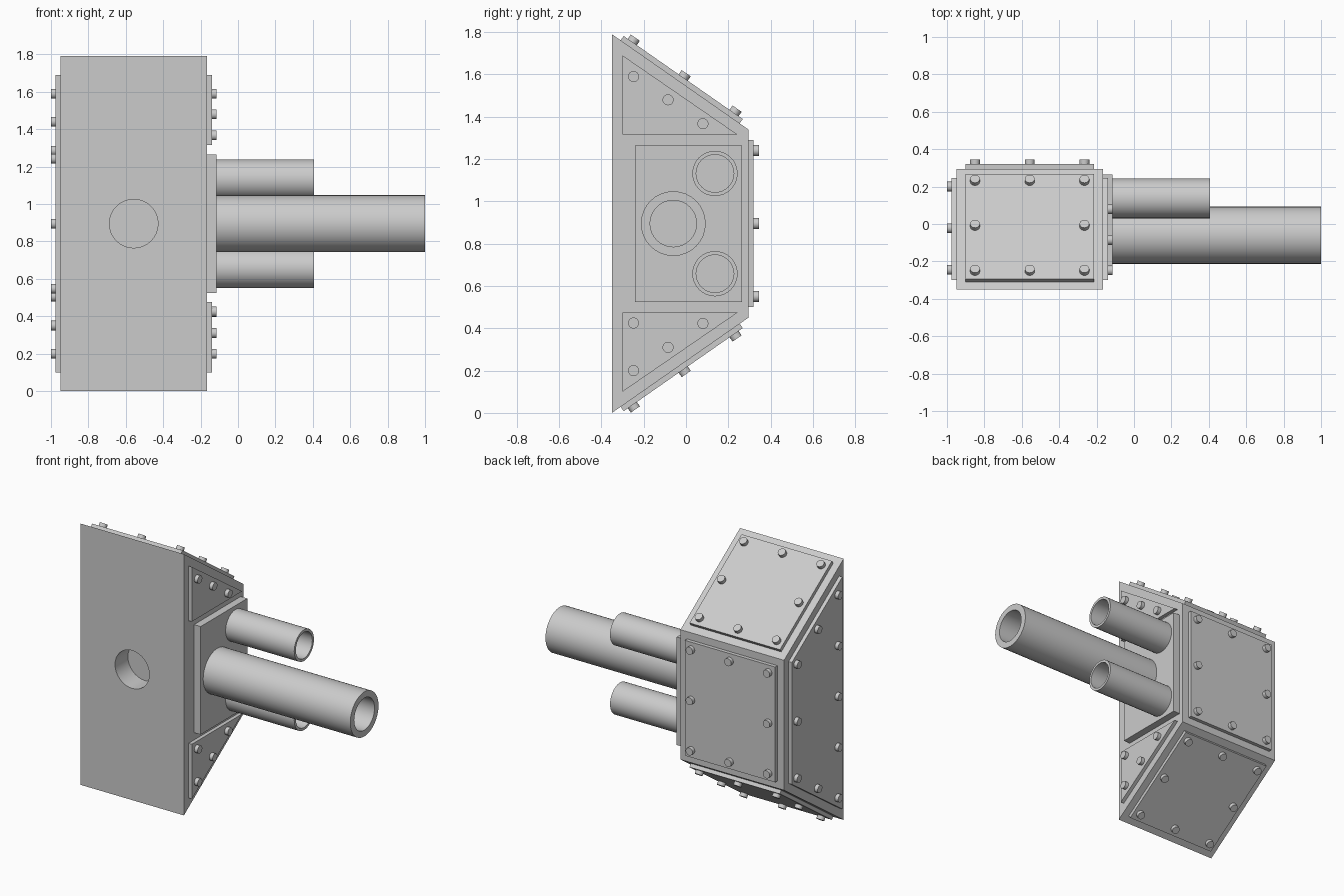
import bpy
import bmesh
from math import radians, atan2
from mathutils import Matrix, Vector

if "Cube" in bpy.data.objects:
    bpy.data.objects.remove(bpy.data.objects["Cube"])

steel = bpy.data.materials.new("grey_steel")
steel.use_nodes = True
GREY = (0.6, 0.6, 0.6, 1)
steel.diffuse_color = GREY
steel.node_tree.nodes["Principled BSDF"].inputs["Base Color"].default_value = GREY

MID = 0.895            # height of the horizontal symmetry plane
X0, X1 = -0.95, -0.165  # body sides
XC = (X0 + X1) / 2
FRONT, BACK = -0.35, 0.295
PLATE = 0.025
ROT_X = Matrix.Rotation(radians(90), 4, 'Y')  # turns local z to +x


def finish(name, bm, matrix=Matrix()):
    """Turn a bmesh into an object with crisp edges and smooth rounds."""
    bmesh.ops.transform(bm, matrix=matrix, verts=bm.verts)
    bmesh.ops.recalc_face_normals(bm, faces=bm.faces)
    mesh = bpy.data.meshes.new(name)
    bm.to_mesh(mesh)
    bm.free()
    mesh.materials.append(steel)
    ob = bpy.data.objects.new(name, mesh)
    bpy.context.collection.objects.link(ob)
    smooth(ob)
    return ob


def smooth(ob):
    bpy.ops.object.select_all(action='DESELECT')
    ob.select_set(True)
    bpy.context.view_layer.objects.active = ob
    bpy.ops.object.shade_smooth_by_angle(angle=radians(30))


def prism(name, profile, x0, x1):
    """Extrude a (y, z) outline along x."""
    bm = bmesh.new()
    face = bm.faces.new([bm.verts.new((x0, y, z)) for y, z in profile])
    new = bmesh.ops.extrude_face_region(bm, geom=[face])["geom"]
    verts = [v for v in new if isinstance(v, bmesh.types.BMVert)]
    bmesh.ops.translate(bm, verts=verts, vec=(x1 - x0, 0, 0))
    return finish(name, bm)


def cylinder(name, r, depth, matrix, sides=32):
    """Solid cylinder standing on the matrix origin along its local z."""
    bm = bmesh.new()
    bmesh.ops.create_cone(bm, cap_ends=True, segments=sides, radius1=r, radius2=r,
                          depth=depth, matrix=Matrix.Translation((0, 0, depth / 2)))
    return finish(name, bm, matrix)


def bolt(name, matrix):
    cylinder(name, 0.026, PLATE, matrix, 20)


def side_bolts(name, spots, x, way):
    for i, (y, z) in enumerate(spots):
        turn = Matrix.Rotation(radians(90 * way), 4, 'Y')
        bolt(f"{name}_{i + 1}", Matrix.Translation((x, y, z)) @ turn)


def panel(name, w, h, matrix):
    """Rectangular armour plate with eight bolts round its edge."""
    bm = bmesh.new()
    size = Matrix.Diagonal((w, h, PLATE, 1))
    bmesh.ops.create_cube(bm, size=1, matrix=Matrix.Translation((0, 0, PLATE / 2)) @ size)
    finish(name, bm, matrix)
    for i in (-1, 0, 1):
        for j in (-1, 0, 1):
            if i or j:
                spot = (i * (w / 2 - 0.05), j * (h / 2 - 0.05), PLATE)
                bolt(f"{name}_bolt", matrix @ Matrix.Translation(spot))


def tube(name, y, z, outer, inner, x0, x1):
    """Open barrel built by spinning its wall section round the axis."""
    bm = bmesh.new()
    section = [(outer, x0), (outer, x1), (inner, x1), (inner, x0)]
    verts = [bm.verts.new((r, 0, h - x0)) for r, h in section]
    edges = [bm.edges.new((verts[i], verts[(i + 1) % 4])) for i in range(4)]
    bmesh.ops.spin(bm, geom=verts + edges, axis=(0, 0, 1), cent=(0, 0, 0),
                   angle=radians(360), steps=32, use_merge=True)
    bmesh.ops.remove_doubles(bm, verts=bm.verts, dist=1e-4)
    finish(name, bm, Matrix.Translation((x0, y, z)) @ ROT_X)


def flip(points):
    return [(y, 2 * MID - z) for y, z in points]


# Body: wedge-backed housing with a blind round socket in the front
upper = [(FRONT, 2 * MID), (BACK, 1.34)]
body = prism("body", upper + flip(upper)[::-1], X0, X1)
socket = cylinder("socket_cutter", 0.13, 0.24,
                  Matrix.Translation((XC, FRONT - 0.1, MID)) @ Matrix.Rotation(radians(-90), 4, 'X'))
cut = body.modifiers.new("socket", 'BOOLEAN')
cut.operation = 'DIFFERENCE'
cut.solver = 'EXACT'
cut.object = socket
bpy.context.view_layer.objects.active = body
bpy.ops.object.modifier_apply(modifier=cut.name)
bpy.data.objects.remove(socket)
smooth(body)

# Back plate and the two sloping plates
width = X1 - X0 - 0.1
panel("back_plate", width, 0.79,
      Matrix.Translation((XC, BACK, MID)) @ Matrix.Rotation(radians(-90), 4, 'X'))
start, end = Vector(upper[0]), Vector(upper[1])
slope = end - start
centre = (start + end) / 2
tilt = atan2(slope.y, slope.x)
panel("upper_slope_plate", width, slope.length - 0.1,
      Matrix.Translation((XC, centre.x, centre.y)) @ Matrix.Rotation(tilt, 4, 'X'))
panel("lower_slope_plate", width, slope.length - 0.1,
      Matrix.Translation((XC, centre.x, 2 * MID - centre.y))
      @ Matrix.Rotation(radians(180) - tilt, 4, 'X'))

# Trapezoid plate on the closed side
half = [(-0.30, 1.69), (0.245, 1.313)]
prism("side_plate", half + flip(half)[::-1], X0 - PLATE, X0)
spots = [(-0.245, 1.59), (-0.245, 1.2425), (-0.022, 1.44), (0.2, 1.285)]
side_bolts("side_plate_bolt", spots + flip(spots) + [(-0.245, MID), (0.2, MID)],
           X0 - PLATE, -1)

# Triangular plates on the barrel side
triangle = [(-0.30, 1.69), (0.245, 1.315), (-0.30, 1.315)]
bolts = [(-0.248, 1.59), (-0.085, 1.48), (0.08, 1.367)]
prism("upper_triangle_plate", triangle, X1, X1 + PLATE)
prism("lower_triangle_plate", flip(triangle), X1, X1 + PLATE)
side_bolts("upper_triangle_bolt", bolts, X1 + PLATE, 1)
side_bolts("lower_triangle_bolt", flip(bolts) + [(-0.248, 0.425)], X1 + PLATE, 1)

# Thick mounting plate with one long and two short barrels
mount = X1 + 2 * PLATE
rim = [(-0.24, 1.265), (0.265, 1.265)]
prism("barrel_mount", rim + flip(rim)[::-1], X1, mount)
tube("main_barrel", -0.06, MID, 0.153, 0.11, mount, 1.0)
for label, side in (("upper", 1), ("lower", -1)):
    tube(f"{label}_small_barrel", 0.137, MID + side * 0.237, 0.107, 0.089, mount, 0.405)
